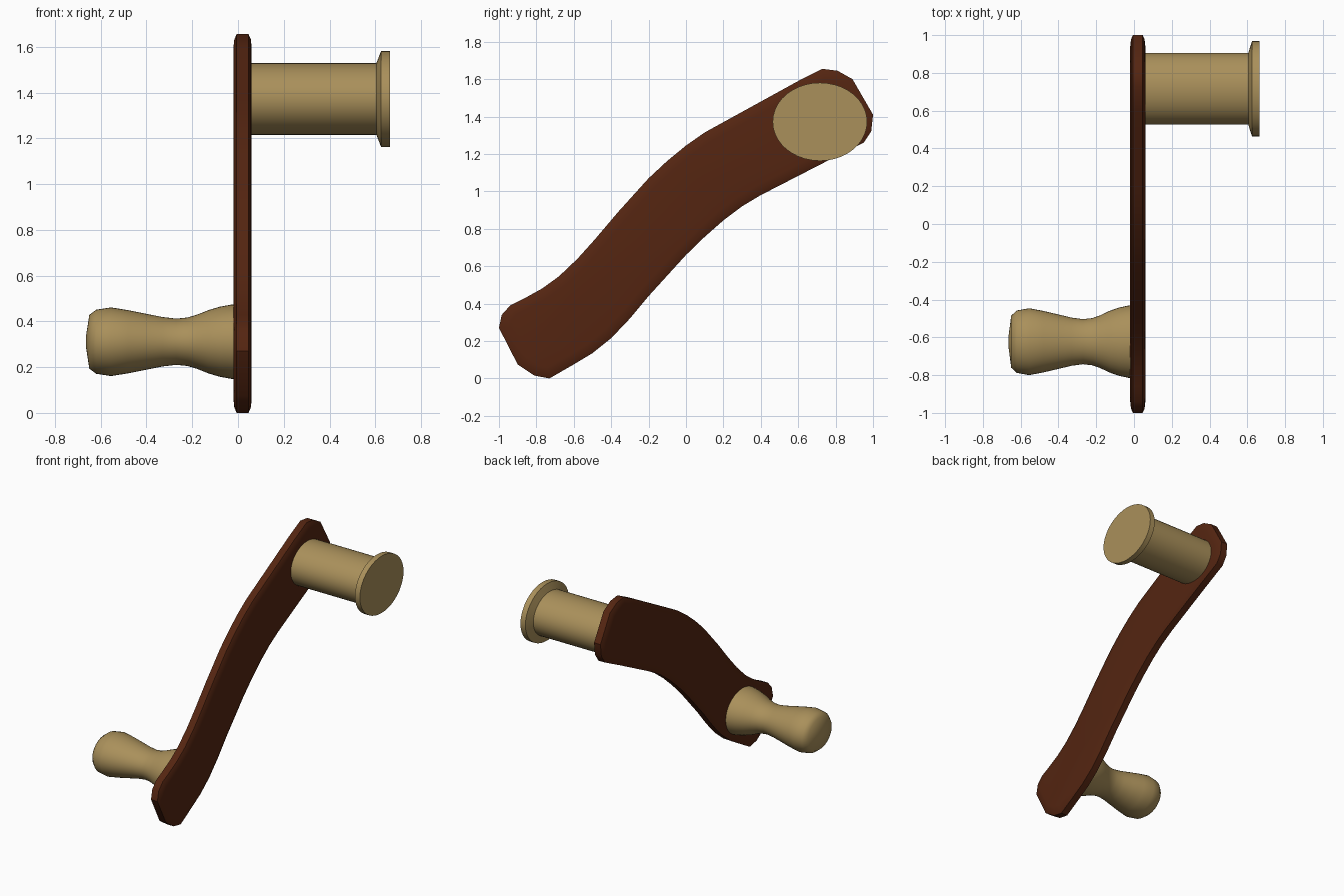
import bpy, bmesh, math

if "Cube" in bpy.data.objects:
    bpy.data.objects.remove(bpy.data.objects["Cube"])


def material(name, rgb):
    m = bpy.data.materials.new(name)
    m.diffuse_color = (*rgb, 1)
    m.use_nodes = True
    m.node_tree.nodes["Principled BSDF"].inputs["Base Color"].default_value = m.diffuse_color
    return m


DARK = material("dark_brown", (0.089, 0.0185, 0.0056))
TAN = material("tan_wood", (0.40, 0.279, 0.104))


def finish(name, bm, mat, angle):
    bmesh.ops.recalc_face_normals(bm, faces=bm.faces)
    me = bpy.data.meshes.new(name)
    bm.to_mesh(me)
    bm.free()
    me.materials.append(mat)
    ob = bpy.data.objects.new(name, me)
    bpy.context.collection.objects.link(ob)
    bpy.ops.object.select_all(action='DESELECT')
    ob.select_set(True)
    bpy.context.view_layer.objects.active = ob
    bpy.ops.object.shade_smooth_by_angle(angle=math.radians(angle))
    return ob


def lathe(name, cy, cz, ratio, profile, angle=40, n=40):
    """Oval turned part along x; profile holds (x, z radius), y radius = z radius * ratio."""
    bm = bmesh.new()
    rings = []
    for x, r in profile:
        rings.append([bm.verts.new((x, cy + ratio * r * math.cos(2 * math.pi * i / n),
                                    cz + r * math.sin(2 * math.pi * i / n))) for i in range(n)])
    for a, b in zip(rings, rings[1:]):
        for i in range(n):
            j = (i + 1) % n
            bm.faces.new((a[i], a[j], b[j], b[i]))
    bm.faces.new(rings[0])
    bm.faces.new(rings[-1])
    return finish(name, bm, TAN, angle)


# S-curved crank arm: outline in (y, z), with softened rims on both sides
outline = [(-1, .27), (-.985, .34), (-.94, .39), (-.86, .43), (-.77, .48), (-.68, .545),
           (-.58, .64), (-.49, .74), (-.36, .893), (-.2, 1.07), (-.1, 1.163), (0, 1.245),
           (.1, 1.315), (.2, 1.37), (.4, 1.48), (.6, 1.59), (.73, 1.655), (.81, 1.645),
           (.89, 1.60), (1, 1.41), (.99, 1.32), (.95, 1.26), (.76, 1.165), (.4, .98),
           (.3, .92), (.2, .845), (.1, .757), (0, .66), (-.2, .44), (-.3, .32), (-.4, .215),
           (-.5, .135), (-.6, .075), (-.73, 0), (-.81, .015), (-.9, .075)]
bm = bmesh.new()
MID = 0.02
left = [bm.verts.new((MID - .026, y, z)) for y, z in outline]
right = [bm.verts.new((MID + .026, y, z)) for y, z in outline]
caps = [bm.faces.new(left), bm.faces.new(right)]
for i in range(len(outline)):
    j = (i + 1) % len(outline)
    bm.faces.new((left[i], left[j], right[j], right[i]))
bmesh.ops.recalc_face_normals(bm, faces=bm.faces)
for cap in caps:
    bmesh.ops.inset_region(bm, faces=[cap], thickness=.022, depth=.010, use_even_offset=True)
    bmesh.ops.inset_region(bm, faces=[cap], thickness=.035, depth=.004, use_even_offset=True)
finish("crank_arm", bm, DARK, 35)

# Straight axle with a flared end flange
lathe("axle", .716, 1.372, 1.21,
      [(.03, .157), (.605, .157), (.625, .209), (.665, .209)], angle=30)

# Waisted hand grip
lathe("hand_grip", -.623, .311, 1.18,
      [(0, .164), (-.03, .162), (-.08, .153), (-.13, .138), (-.18, .118), (-.22, .106),
       (-.27, .101), (-.33, .108), (-.40, .122), (-.48, .138), (-.555, .150), (-.62, .140),
       (-.65, .117), (-.665, .02)], angle=45)
